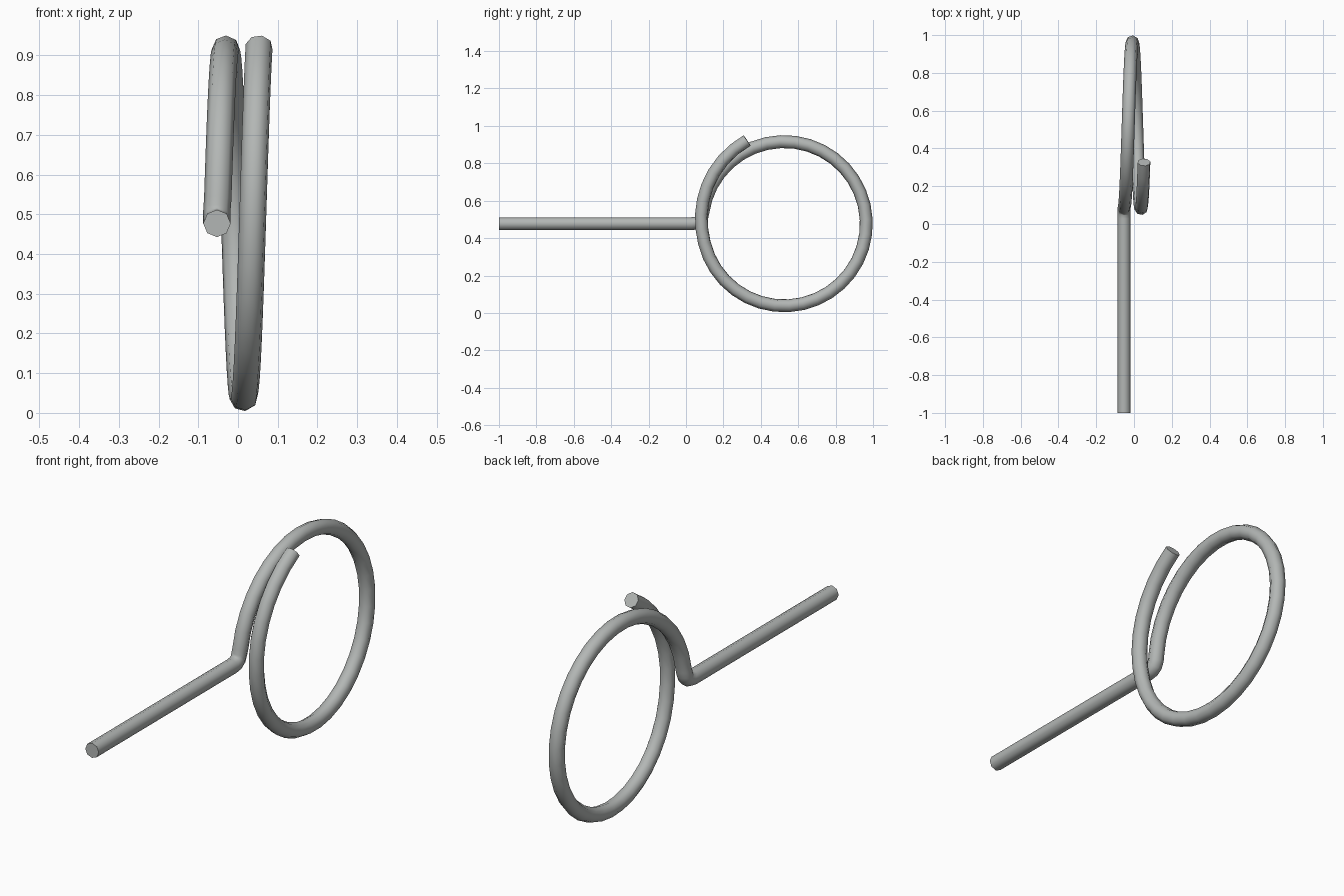
import bpy, math

if "Cube" in bpy.data.objects:
    bpy.data.objects.remove(bpy.data.objects["Cube"])

CY, CZ, R, TUBE = 0.525, 0.477, 0.439, 0.0345
X0, X1 = -0.053, 0.053
SWEEP = 426      # degrees from the elbow to the free tip


def coil(deg):
    """Point on the coil: drifts sideways, last part flares outwards."""
    t = math.radians(deg)
    flare = max(0, (deg - 350) / (SWEEP - 350))
    r = R + 0.048 * flare ** 1.3
    return (X0 + (X1 - X0) * deg / SWEEP,
            CY - r * math.cos(t), CZ + r * math.sin(t))


# Straight shank, tight elbow, then just over one turn of coil
path = [(X0, -1, CZ), (X0, 0.03, CZ), (X0, 0.058, CZ + 0.004),
        (X0, 0.076, CZ + 0.016), (X0, 0.085, CZ + 0.036)]
n = 42
path += [coil(8 + (SWEEP - 8) * i / n) for i in range(n + 1)]

curve = bpy.data.curves.new("wire_ring", 'CURVE')
curve.dimensions = '3D'
curve.bevel_depth = TUBE
curve.bevel_resolution = 2       # eight-sided wire
curve.use_fill_caps = True
spline = curve.splines.new('POLY')
spline.points.add(len(path) - 1)
for p, co in zip(spline.points, path):
    p.co = (*co, 1)

ring = bpy.data.objects.new("wire_ring", curve)
bpy.context.collection.objects.link(ring)

# Steel colour
steel = bpy.data.materials.new("steel grey")
steel.diffuse_color = (0.45, 0.47, 0.46, 1)
steel.use_nodes = True
steel.node_tree.nodes["Principled BSDF"].inputs["Base Color"].default_value = steel.diffuse_color
curve.materials.append(steel)

# Mesh with smooth wire and crisp end caps
bpy.context.view_layer.objects.active = ring
ring.select_set(True)
bpy.ops.object.convert(target='MESH')
bpy.ops.object.shade_smooth_by_angle(angle=math.radians(50))
